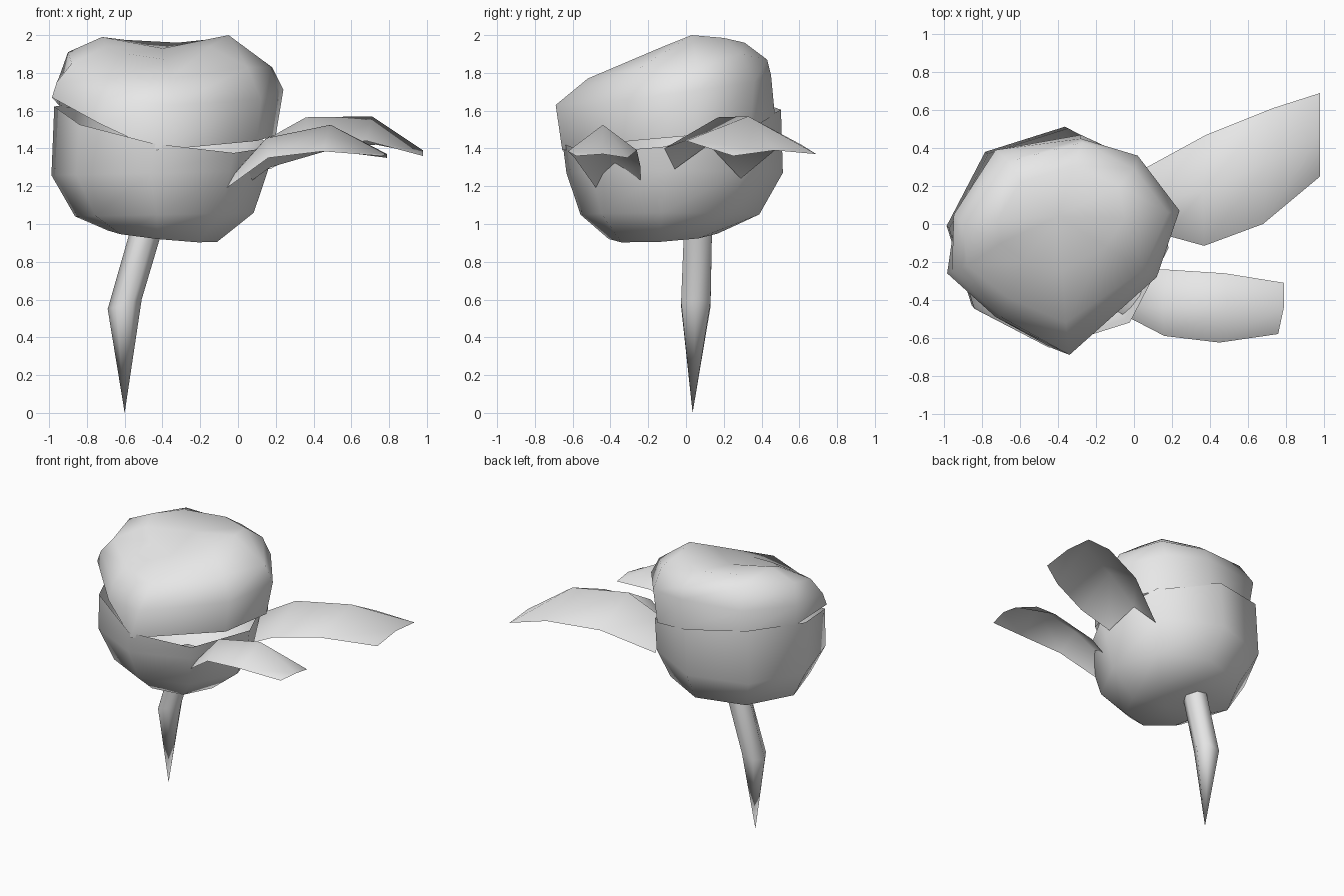
import bpy, math

grey = bpy.data.materials.new("plain grey")
grey.diffuse_color = (0.8, 0.8, 0.8, 1)


def build(name, verts, faces):
    me = bpy.data.meshes.new(name)
    me.from_pydata(verts, [], faces)
    me.materials.append(grey)
    me.shade_smooth()
    ob = bpy.data.objects.new(name, me)
    bpy.context.collection.objects.link(ob)
    return ob


def loft(name, rings, tip=None, closed=True):
    """Skin equal-length rings; a tip closes the last ring."""
    n = len(rings[0])
    verts = [p for r in rings for p in r]
    faces = []
    for i in range(len(rings) - 1):
        for j in range(n if closed else n - 1):
            k = (j + 1) % n
            faces.append((i*n + j, i*n + k, (i+1)*n + k, (i+1)*n + j))
    if tip:
        verts.append(tip)
        b = (len(rings) - 1) * n
        faces += [(b + j, b + (j+1) % n, len(verts) - 1) for j in range(n)]
    return build(name, verts, faces)


def ring(cx, cy, z, r, n, tx=0.0, ty=0.0, turn=0.0):
    """Tilted regular ring, wound clockwise; tx, ty are slopes along x and y."""
    pts = []
    for i in range(n):
        a = math.radians(turn) - math.tau * i / n
        dx, dy = r * math.cos(a), r * math.sin(a)
        pts.append((cx + dx, cy + dy, z + tx*dx + ty*dy))
    return pts


# lower jaw: open eight-sided bowl, rim rising to the back left
loft("lower_bowl", [
    ring(-0.395, -0.075, 1.515, 0.58, 8, -0.17, 0.17, -5),
    ring(-0.415, -0.06, 1.27, 0.575, 8, 0.02, 0.0, -5),
    ring(-0.39, -0.085, 1.05, 0.475, 8, 0.02, 0.0, -5),
    ring(-0.40, -0.12, 0.935, 0.29, 8, -0.1, 0.06, -5),
], tip=(-0.38, -0.12, 0.92))

# upper jaw: domed cap with a shallow valley, rim dipping to a front point
loft("upper_cap", [
    [(0.2, 0.05, 1.47), (0.0, 0.34, 1.5), (-0.28, 0.47, 1.58),
     (-0.7, 0.38, 1.59), (-0.94, 0.05, 1.62), (-0.985, -0.26, 1.67),
     (-0.73, -0.49, 1.53), (-0.43, -0.655, 1.39), (0.1, -0.29, 1.44)],
    [(0.24, 0.07, 1.71), (0.02, 0.36, 1.75), (-0.28, 0.45, 1.79),
     (-0.73, 0.39, 1.8), (-0.95, 0.05, 1.77), (-0.96, -0.25, 1.75),
     (-0.7, -0.49, 1.66), (-0.34, -0.69, 1.63), (0.12, -0.28, 1.66)],
    [(0.18, 0.06, 1.83), (0.0, 0.29, 1.90), (-0.27, 0.43, 1.87),
     (-0.66, 0.33, 1.93), (-0.9, 0.0, 1.91), (-0.88, -0.22, 1.85),
     (-0.66, -0.39, 1.77), (-0.36, -0.52, 1.77), (0.05, -0.24, 1.83)],
    [(-0.05, 0.03, 2.0), (-0.08, 0.2, 1.985), (-0.32, 0.31, 1.96),
     (-0.6, 0.22, 1.975), (-0.72, 0.02, 1.99), (-0.7, -0.1, 1.94),
     (-0.58, -0.2, 1.9), (-0.38, -0.25, 1.87), (-0.15, -0.12, 1.94)],
], tip=(-0.4, 0.04, 1.93))

# bent stem tapering to a point on the ground
loft("stem", [
    ring(-0.47, 0.065, 1.02, 0.085, 6),
    ring(-0.60, 0.052, 0.575, 0.09, 6, 0.28),
], tip=(-0.60, 0.035, 0.0))

# arched leaves: rows of front edge, midrib, back edge from root to end
loft("large_leaf", [
    [(0.17, -0.06, 1.29), (0.1, 0.12, 1.42), (0.05, 0.29, 1.24)],
    [(0.37, -0.115, 1.40), (0.36, 0.17, 1.565), (0.38, 0.47, 1.39)],
    [(0.68, 0.0, 1.44), (0.71, 0.33, 1.57), (0.73, 0.61, 1.42)],
    [(0.98, 0.25, 1.36), (0.98, 0.47, 1.39), (0.98, 0.69, 1.37)],
], closed=False)

loft("small_leaf", [
    [(-0.13, -0.44, 1.14), (0.0, -0.36, 1.29), (0.06, -0.24, 1.22)],
    [(0.16, -0.59, 1.35), (0.15, -0.44, 1.455), (0.17, -0.24, 1.30)],
    [(0.45, -0.625, 1.385), (0.49, -0.44, 1.525), (0.48, -0.26, 1.39)],
    [(0.76, -0.58, 1.36), (0.79, -0.44, 1.37), (0.79, -0.31, 1.35)],
], closed=False)
